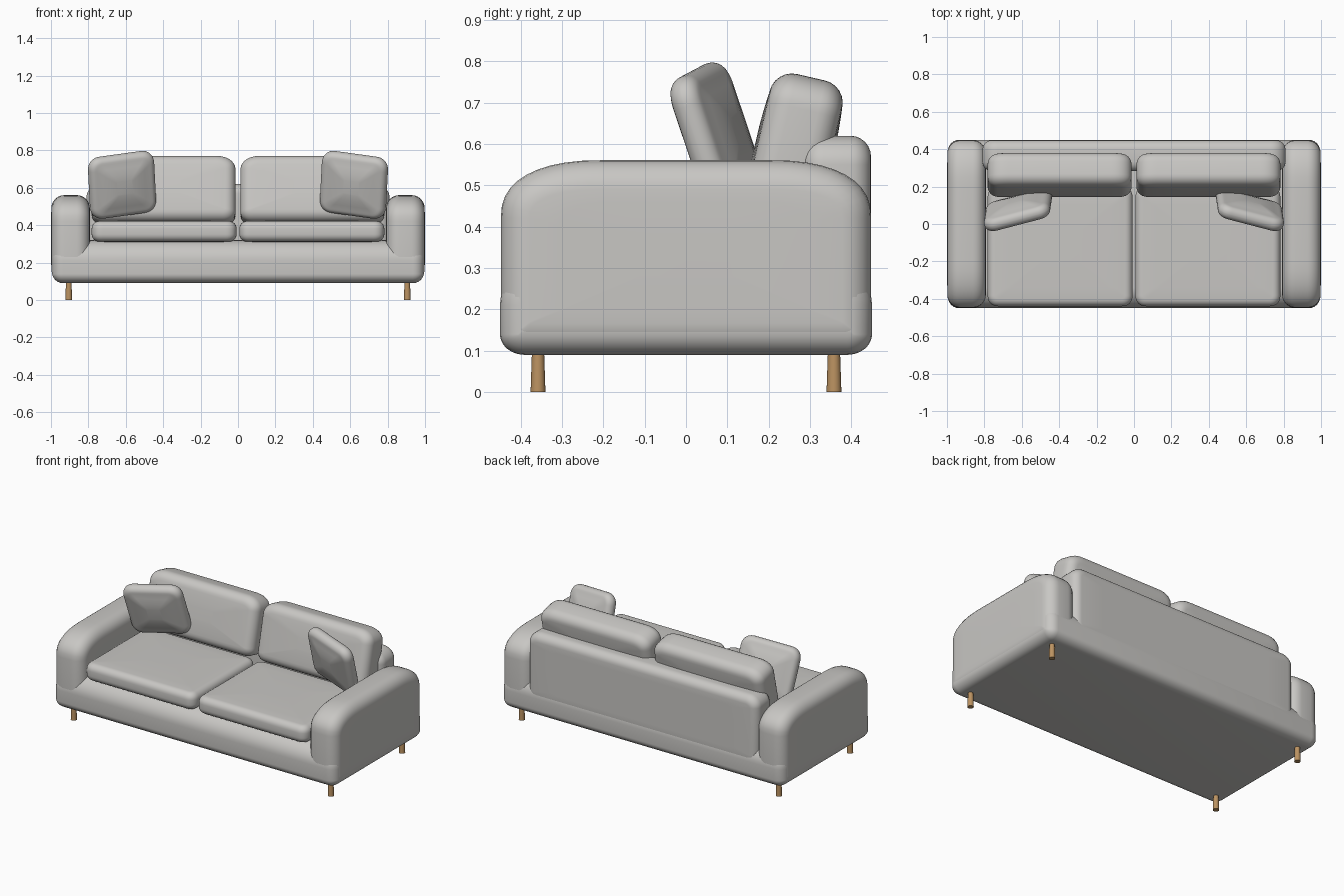
import bpy, bmesh
from math import sin, cos, pi, radians
from mathutils import Matrix, Vector

cube = bpy.data.objects.get("Cube")
if cube:
    bpy.data.objects.remove(cube, do_unlink=True)


def material(name, rgb):
    mat = bpy.data.materials.new(name)
    mat.use_nodes = True
    mat.diffuse_color = (*rgb, 1)
    mat.node_tree.nodes["Principled BSDF"].inputs["Base Color"].default_value = (*rgb, 1)
    return mat


fabric = material("grey_fabric", (0.58, 0.57, 0.55))
wood = material("light_wood", (0.50, 0.29, 0.12))


def add_object(name, bm, mat, matrix):
    mesh = bpy.data.meshes.new(name)
    bmesh.ops.recalc_face_normals(bm, faces=bm.faces)
    bm.to_mesh(mesh)
    bm.free()
    mesh.materials.append(mat)
    obj = bpy.data.objects.new(name, mesh)
    obj.matrix_world = matrix
    bpy.context.collection.objects.link(obj)
    bpy.ops.object.select_all(action="DESELECT")
    obj.select_set(True)
    bpy.context.view_layer.objects.active = obj
    bpy.ops.object.shade_smooth_by_angle(angle=radians(40))
    return obj


def outline(w, h, top, bottom, inset, power, steps=10):
    """Rectangle in XZ with superelliptic corners, shrunk by inset."""
    points = []
    for sx, sz, start in ((1, 1, 0), (-1, 1, 1), (-1, -1, 2), (1, -1, 3)):
        rx, rz = [max(r - inset, 0.004) for r in (top if sz > 0 else bottom)]
        for i in range(steps + 1):
            a = (start + i / steps) * pi / 2
            cx, cz = abs(cos(a)) ** (2 / power), abs(sin(a)) ** (2 / power)
            points.append((sx * (w / 2 - inset - rx + rx * cx),
                           sz * (h / 2 - inset - rz + rz * cz)))
    return points


def soft_slab(name, size, top, bottom, edge, matrix, puff=0.0, power=2.0):
    """Upholstered block: an XZ outline, rounded over along its Y thickness."""
    w, t, h = size
    bm = bmesh.new()
    arc = [i / 6 * pi / 2 for i in range(7)]
    half = [(edge * (1 - sin(a)), t / 2 - edge + edge * cos(a), 1) for a in arc]
    caps = [(edge, t / 2 + puff * (1 - s * s), s) for s in (0.3, 0.55, 0.8)]
    half = caps + half
    layers = half + [(i, -y, s) for i, y, s in reversed(half)]
    rings = []
    for inset, y, s in layers:
        pts = outline(w, h, top, bottom, inset, power)
        rings.append([bm.verts.new((x * s, y, z * s)) for x, z in pts])
    for a, b in zip(rings, rings[1:]):
        for i in range(len(a)):
            j = (i + 1) % len(a)
            bm.faces.new((a[i], a[j], b[j], b[i]))
    bm.faces.new(rings[0])
    bm.faces.new(rings[-1])
    bmesh.ops.remove_doubles(bm, verts=bm.verts, dist=0.0002)
    return add_object(name, bm, fabric, matrix)


def place(x, y, z):
    return Matrix.Translation(Vector((x, y, z)))


def turn(degrees, axis):
    return Matrix.Rotation(radians(degrees), 4, axis)


# Base and backrest
soft_slab("base", (0.9, 1.99, 0.23), (0.11, 0.11), (0.06, 0.05), 0.06,
          place(0, 0, 0.205) @ turn(90, "Z"))
soft_slab("backrest", (1.62, 0.165, 0.44), (0.08, 0.07), (0.08, 0.07), 0.05,
          place(0, 0.365, 0.4))

for side, label in ((1, "left"), (-1, "right")):
    # Armrest
    soft_slab(label + "_armrest", (0.896, 0.206, 0.465), (0.25, 0.14), (0.07, 0.06),
              0.07, place(side * 0.895, 0, 0.3285) @ turn(90, "Z"), 0.002, 2.4)

    # Seat cushion, lying flat
    soft_slab(label + "_seat_cushion", (0.775, 0.11, 0.64), (0.06, 0.06), (0.06, 0.06),
              0.04, place(side * 0.395, -0.12, 0.367) @ turn(90, "X"), 0.004, 2.3)

    # Back cushion, leaning back
    soft_slab(label + "_back_cushion", (0.77, 0.18, 0.36), (0.11, 0.08), (0.07, 0.06),
              0.055, place(side * 0.398, 0.262, 0.586) @ turn(-13, "X"), 0.006, 2.3)

    # Loose pillow, tipped forward and turned inward
    soft_slab(label + "_pillow", (0.365, 0.075, 0.345), (0.07, 0.07), (0.07, 0.07), 0.036,
              place(side * 0.62, 0.075, 0.616) @ turn(-17 * side, "Z") @ turn(17, "X")
              @ turn(8 * side, "Y"), 0.022, 2.2)

    # Tapered legs
    for y, end in ((-0.358, "front"), (0.358, "back")):
        bm = bmesh.new()
        bmesh.ops.create_cone(bm, cap_ends=True, segments=20, radius1=0.018,
                              radius2=0.014, depth=0.12)
        add_object(f"{label}_{end}_leg", bm, wood, place(side * 0.905, y, 0.06))
